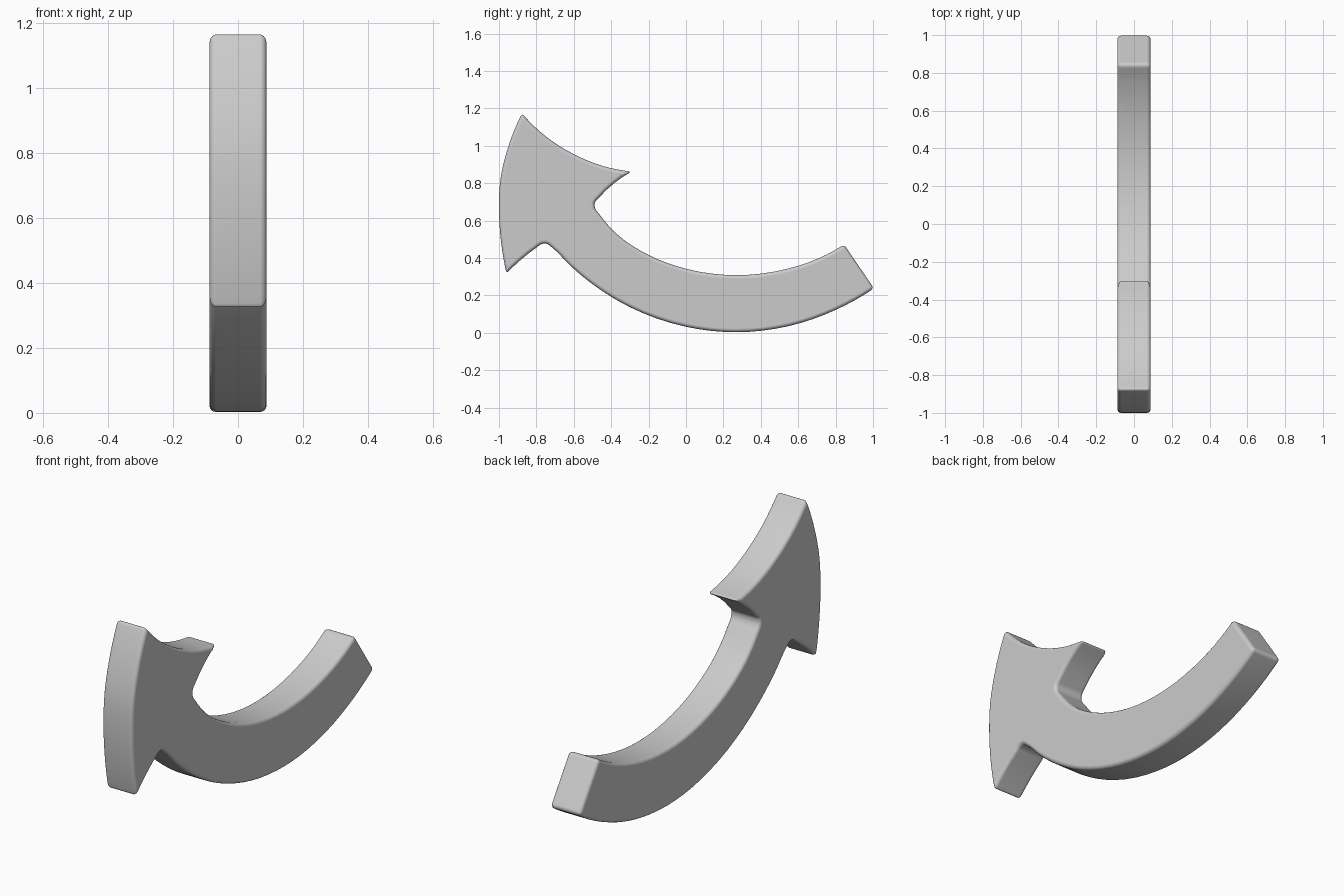
import bpy, bmesh
from mathutils import Vector

if "Cube" in bpy.data.objects:
    bpy.data.objects.remove(bpy.data.objects["Cube"])

HALF = 0.088   # half thickness

# Outline as smooth runs between sharp corners, in (y, z)
RUNS = [
    # inner shaft edge, upper notch, upper barb
    [(0.845, 0.472), (0.75, 0.417), (0.55, 0.344), (0.27, 0.308), (0.0, 0.342),
     (-0.2, 0.416), (-0.37, 0.528), (-0.46, 0.63), (-0.487, 0.67),
     (-0.487, 0.695), (-0.465, 0.722), (-0.29, 0.862)],
    # concave edge up to the arrow point
    [(-0.29, 0.862), (-0.45, 0.893), (-0.60, 0.955), (-0.75, 1.05), (-0.877, 1.174)],
    # curved outer edge of the head
    [(-0.877, 1.174), (-0.955, 0.98), (-0.992, 0.82), (-1.0, 0.66),
     (-0.988, 0.48), (-0.96, 0.317)],
    # lower barb, lower notch, outer shaft edge
    [(-0.96, 0.317), (-0.80, 0.455), (-0.772, 0.474), (-0.745, 0.476),
     (-0.715, 0.455), (-0.62, 0.36), (-0.5, 0.26), (-0.3, 0.137), (0.0, 0.032),
     (0.27, 0.003), (0.55, 0.036), (0.80, 0.122), (1.005, 0.237)],
    # shaft end
    [(1.005, 0.237), (0.845, 0.472)],
]


def smooth_run(points, steps=4):
    """Spline through the points, with the last point left off."""
    p = [Vector(q) for q in points]
    if len(p) == 2:
        return [p[0]]
    d = [(b - a).length for a, b in zip(p, p[1:])]
    v = [(b - a) / l for a, b, l in zip(p, p[1:], d)]
    tan = [(v[i - 1] * d[i] + v[i] * d[i - 1]) / (d[i - 1] + d[i])
           for i in range(1, len(v))]
    tan = [2 * v[0] - tan[0]] + tan + [2 * v[-1] - tan[-1]]
    out = []
    for i, l in enumerate(d):
        for k in range(steps):
            t = k / steps
            out.append(p[i] * (2 * t**3 - 3 * t**2 + 1) + tan[i] * l * (t**3 - 2 * t**2 + t)
                       + p[i + 1] * (3 * t**2 - 2 * t**3) + tan[i + 1] * l * (t**3 - t**2))
    return out


outline = [q for run in RUNS for q in smooth_run(run)]

# Extrude the outline across x
bm = bmesh.new()
face = bm.faces.new([bm.verts.new((-HALF, q.x, q.y)) for q in outline])
res = bmesh.ops.extrude_face_region(bm, geom=[face], use_keep_orig=True)
for v in res["geom"]:
    if isinstance(v, bmesh.types.BMVert):
        v.co.x = HALF
bmesh.ops.recalc_face_normals(bm, faces=bm.faces[:])
for f in bm.faces:
    f.smooth = True
mesh = bpy.data.meshes.new("curved_arrow")
bm.to_mesh(mesh)
bm.free()
arrow = bpy.data.objects.new("curved_arrow", mesh)
bpy.context.collection.objects.link(arrow)

# Soft rounded rim and corners
bevel = arrow.modifiers.new("rounded_edges", 'BEVEL')
bevel.width = 0.02
bevel.segments = 4
bevel.limit_method = 'ANGLE'
bevel.angle_limit = 0.7
bevel.use_clamp_overlap = False
normals = arrow.modifiers.new("even_shading", 'WEIGHTED_NORMAL')
normals.keep_sharp = False
